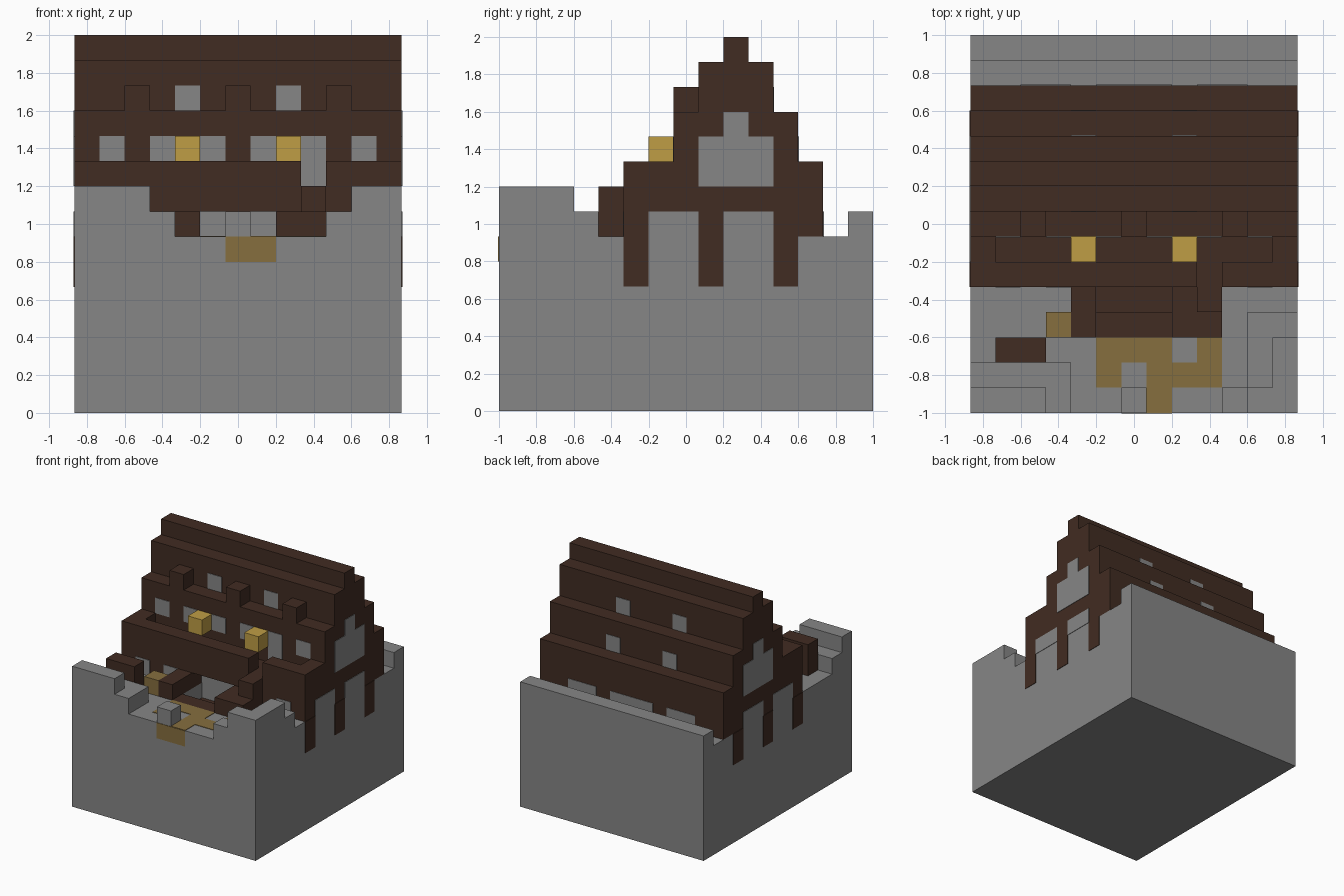
import bpy
import bmesh
from mathutils import Vector

U = 2 / 15            # size of one building block
NX, NY = 13, 15       # footprint in blocks
THIN = 0.004          # half thickness of painted panels

cube = bpy.data.objects.get("Cube")
if cube:
    bpy.data.objects.remove(cube, do_unlink=True)


def material(name, rgb):
    m = bpy.data.materials.new(name)
    m.use_nodes = True
    m.diffuse_color = (*rgb, 1)
    m.node_tree.nodes["Principled BSDF"].inputs["Base Color"].default_value = (*rgb, 1)
    return m


STONE = material("stone grey", (0.24, 0.24, 0.24))
WOOD = material("dark timber", (0.053, 0.025, 0.016))
LAMP = material("lantern gold", (0.52, 0.34, 0.06))
DIRT = material("path ochre", (0.237, 0.157, 0.049))


def at(i, j, k):
    """Block grid position to model space."""
    return Vector(((i - NX / 2) * U, (j - NY / 2) * U, k * U))


def finish(name, bm, mat):
    mesh = bpy.data.meshes.new(name)
    bm.to_mesh(mesh)
    bm.free()
    mesh.materials.append(mat)
    ob = bpy.data.objects.new(name, mesh)
    bpy.context.collection.objects.link(ob)
    return ob


def boxes(name, spans, mat):
    """One object of boxes; a span with no depth on an axis becomes a thin panel."""
    bm = bmesh.new()
    for lo, hi in spans:
        a, b = at(*lo), at(*hi)
        for axis in range(3):
            if lo[axis] == hi[axis]:
                a[axis] -= THIN
                b[axis] += THIN
        for v in bmesh.ops.create_cube(bm, size=1)["verts"]:
            v.co = (a + b) / 2 + v.co * (b - a)
    return finish(name, bm, mat)


# Terraced ground
def ground_height(i, j):
    if not (0 <= i < NX and 0 <= j < NY):
        return 0
    if j == NY - 1:
        return 8
    if i in (5, 6, 7) and j in (4, 5):
        return 6                      # sunken entrance
    if i == 6 and j == 0:
        return 8                      # lone stone by the path
    if i <= 3 and j <= 1:
        return 9 if j == 0 and i < 3 else 8
    if i == 10 and j == 0:
        return 8
    if i >= 11 and j <= 3:
        return 9 if j == 0 or (i == 12 and j < 3) else 8
    return 7


bm = bmesh.new()


def face(*corners):
    bm.faces.new([bm.verts.new(at(*c)) for c in corners])


for i in range(NX):
    for j in range(NY):
        h = ground_height(i, j)
        ring = [(i, j), (i + 1, j), (i + 1, j + 1), (i, j + 1)]
        face(*[(*p, h) for p in ring])
        face(*[(*p, 0) for p in reversed(ring)])
        for n, (di, dj) in enumerate([(0, -1), (1, 0), (0, 1), (-1, 0)]):
            low = ground_height(i + di, j + dj)
            if low < h:
                p, q = ring[n], ring[(n + 1) % 4]
                face((*p, low), (*q, low), (*q, h), (*p, h))
bmesh.ops.remove_doubles(bm, verts=bm.verts, dist=0.0001)
bmesh.ops.dissolve_limit(bm, angle_limit=0.01, verts=bm.verts, edges=bm.edges)
finish("terraced_ground", bm, STONE)

# Path and entrance floors
tiles = [(5, 1, 6, 3), (6, 2, 7, 3), (7, 0, 8, 3), (8, 1, 10, 2), (9, 2, 10, 3)]
boxes("path", [((a, b, 7), (c, d, 7)) for a, b, c, d in tiles]
      + [((6, 0, 6), (8, 0, 7))], DIRT)
boxes("entrance_floor", [((5, 3, 7), (8, 4, 7)), ((5, 4, 6), (8, 6, 6))], WOOD)
boxes("hay_block", [((3, 3, 7), (4, 4, 8))], DIRT)
boxes("log_pile", [((1, 2, 7), (3, 3, 9))], WOOD)

# House: stepped gable profile pulled along its length
profile = [(6, 7), (6, 8), (5, 8), (5, 9), (7, 9), (7, 12), (8, 12), (8, 14), (9, 14),
           (9, 15), (10, 15), (10, 14), (11, 14), (11, 12), (12, 12), (12, 10),
           (13, 10), (13, 7)]
bm = bmesh.new()
gable = bm.faces.new([bm.verts.new(at(0, j, k)) for j, k in profile])
pulled = bmesh.ops.extrude_face_region(bm, geom=[gable])["geom"]
for v in pulled:
    if isinstance(v, bmesh.types.BMVert):
        v.co.x += NX * U
bmesh.ops.recalc_face_normals(bm, faces=bm.faces)
finish("stepped_house", bm, WOOD)

boxes("lower_front_wall", [((0, 5, 7), (5, 6, 8)), ((8, 5, 7), (13, 6, 8))], WOOD)
boxes("balcony_railing", [((0, 5, 9), (9, 6, 10)), ((10, 5, 9), (13, 6, 10)),
                          ((0, 6, 9), (1, 7, 10)), ((12, 6, 9), (13, 7, 10))], WOOD)
boxes("porch_walls", [((4, 3, 7), (5, 5, 8)), ((8, 3, 7), (9, 5, 8))], WOOD)
boxes("balcony_stairs", [((9, 3, 7), (10, 4, 8)), ((9, 4, 7), (10, 5, 9))], WOOD)
boxes("roof_stubs", [((i, 7, 12), (i + 1, 8, 13)) for i in (2, 6, 10)], WOOD)
boxes("lanterns", [((i, 6, 10), (i + 1, 7, 11)) for i in (4, 8)], LAMP)

# Windows and doors on front and back: first column, width, plane, bottom, top
openings = [(i, 1, 7, 10, 11) for i in (1, 3, 5, 7, 11)]
openings += [(9, 1, 7, 9, 11), (5, 3, 6, 7, 8)]
openings += [(i, 1, 5, 7, 8) for i in (1, 3, 11)]
for i in (4, 8):
    openings += [(i, 1, 8, 12, 13), (i, 1, 11, 12, 13), (i, 1, 12, 10, 11)]
openings += [(2, 2, 13, 7, 8), (5, 3, 13, 7, 8), (9, 2, 13, 7, 8)]
boxes("windows_and_doors",
      [((i, j, lo), (i + w, j, hi)) for i, w, j, lo, hi in openings], STONE)

# Gable ends: window, infill and timber posts on both sides
for side, x in (("right", 0), ("left", NX)):
    boxes(side + "_gable_window", [((x, 8, 9), (x, 11, 11)), ((x, 9, 11), (x, 10, 12))], STONE)
    boxes(side + "_wall_infill", [((x, j, 7), (x, j + 2, 8)) for j in (6, 9)], STONE)
    boxes(side + "_timber_posts", [((x, j, 5), (x, j + 1, 7)) for j in (5, 8, 11)], WOOD)
